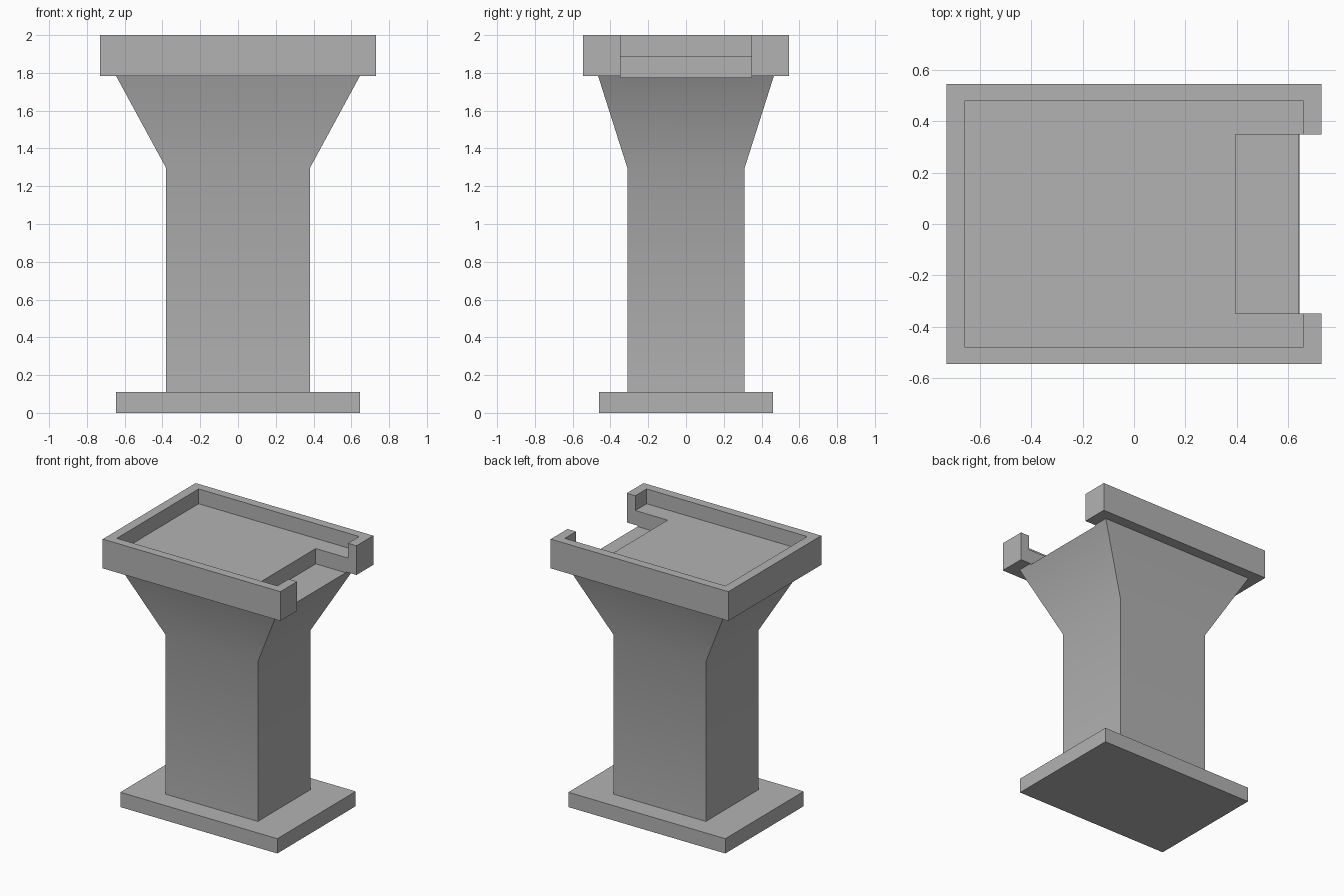
import bpy, bmesh
from math import radians

default = bpy.data.objects.get("Cube")
if default:
    bpy.data.objects.remove(default, do_unlink=True)

# Single grey material
grey = bpy.data.materials.new("plain grey")
grey.use_nodes = True
colour = (0.45, 0.45, 0.45, 1)
grey.diffuse_color = colour
grey.node_tree.nodes["Principled BSDF"].inputs["Base Color"].default_value = colour


def loft(name, sections):
    """Solid through stacked rectangles given as (x0, x1, y0, y1, z)."""
    bm = bmesh.new()
    rings = [[bm.verts.new(p) for p in ((x0, y0, z), (x1, y0, z), (x1, y1, z), (x0, y1, z))]
             for x0, x1, y0, y1, z in sections]
    bm.faces.new(rings[0][::-1])
    bm.faces.new(rings[-1])
    for low, high in zip(rings, rings[1:]):
        for i in range(4):
            j = (i + 1) % 4
            bm.faces.new((low[i], low[j], high[j], high[i]))
    mesh = bpy.data.meshes.new(name)
    bm.to_mesh(mesh)
    bm.free()
    mesh.materials.append(grey)
    obj = bpy.data.objects.new(name, mesh)
    bpy.context.collection.objects.link(obj)
    return obj


def box(name, x0, x1, y, z0, z1):
    return loft(name, [(x0, x1, -y, y, z) for z in (z0, z1)])


def activate(obj):
    bpy.ops.object.select_all(action='DESELECT')
    obj.select_set(True)
    bpy.context.view_layer.objects.active = obj


def cut(obj, cutter):
    activate(obj)
    mod = obj.modifiers.new("cut", 'BOOLEAN')
    mod.operation = 'DIFFERENCE'
    mod.solver = 'EXACT'
    mod.object = cutter
    bpy.ops.object.modifier_apply(modifier=mod.name)


# Foot slab
base = box("base", -0.645, 0.645, 0.46, 0, 0.11)

# Column flaring out to the tray
column = loft("column", [(-x, x, -y, y, z) for x, y, z in
                         ((0.38, 0.31, 0.11), (0.38, 0.31, 1.295), (0.645, 0.465, 1.783))])

# Rimmed tray
tray = box("tray", -0.73, 0.73, 0.545, 1.783, 2)

# Tray recess and the open notch in its left end
recess = box("recess_cutter", -0.66, 0.66, 0.48, 1.89, 2.1)
notch = box("notch_cutter", 0.395, 0.9, 0.348, 1.776, 2.2)
cut(tray, recess)
cut(tray, notch)
cut(column, notch)
for cutter in (recess, notch):
    bpy.data.objects.remove(cutter, do_unlink=True)

# The flare blends softly into the shaft
activate(column)
bpy.ops.object.shade_smooth_by_angle(angle=radians(30))
